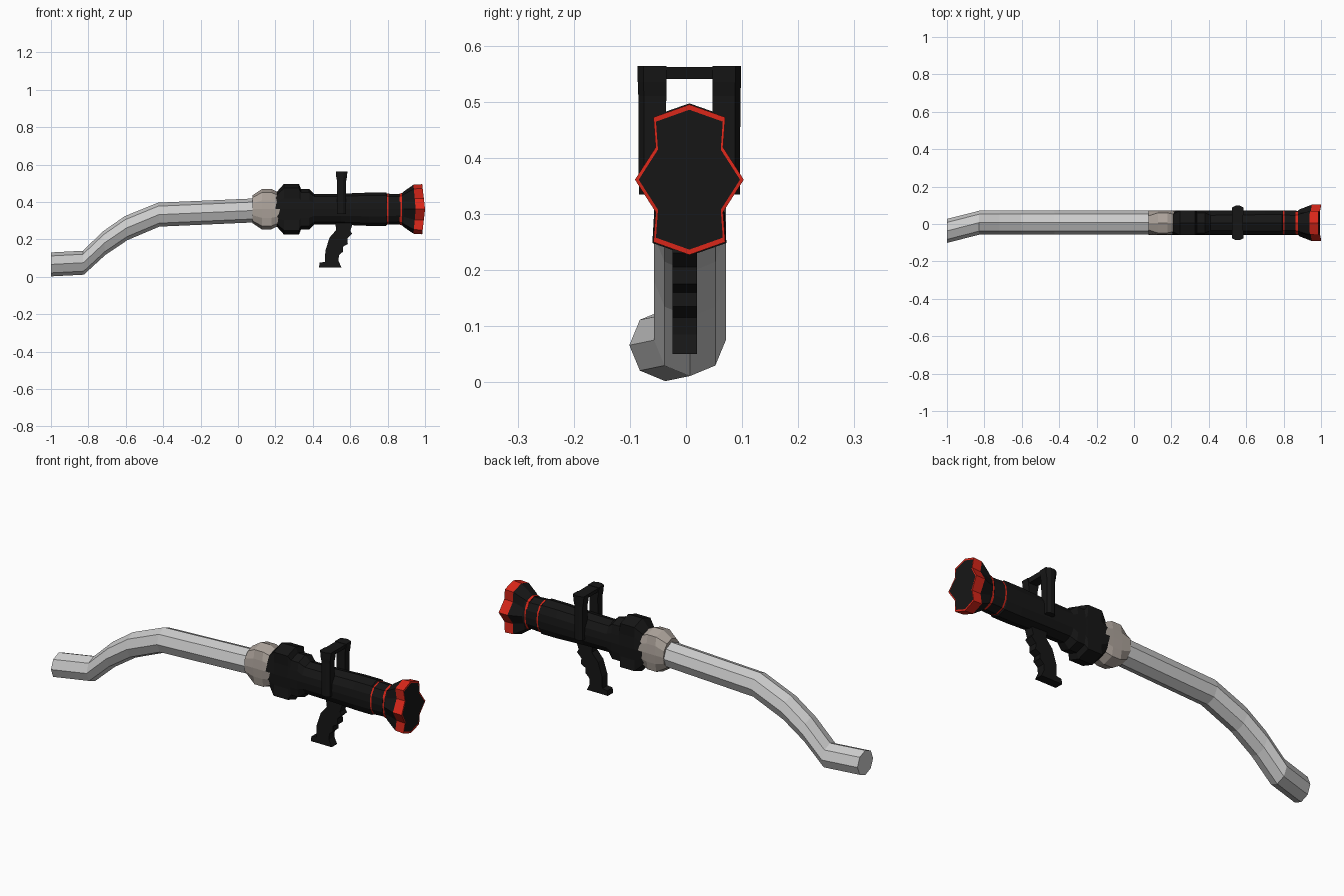
import bpy, bmesh, math
from mathutils import Vector

if "Cube" in bpy.data.objects:
    bpy.data.objects.remove(bpy.data.objects["Cube"])

YC, ZC = 0.006, 0.361  # axis of the nozzle


def material(name, rgb):
    m = bpy.data.materials.new(name)
    m.diffuse_color = (*rgb, 1)
    m.use_nodes = True
    m.node_tree.nodes["Principled BSDF"].inputs["Base Color"].default_value = m.diffuse_color
    return m


BLACK = material("black", (0.008, 0.008, 0.008))
RED = material("red", (0.7, 0.02, 0.01))
TAN = material("tan", (0.42, 0.37, 0.33))


def finish(name, bm, mats=()):
    bmesh.ops.recalc_face_normals(bm, faces=bm.faces)
    me = bpy.data.meshes.new(name)
    bm.to_mesh(me)
    bm.free()
    for m in mats:
        me.materials.append(m)
    ob = bpy.data.objects.new(name, me)
    bpy.context.collection.objects.link(ob)
    return ob


def loft(name, rings, mats=(), bands=None, cap=0):
    """Skin a list of equal-length rings; bands gives a material per segment."""
    bm = bmesh.new()
    vs = [[bm.verts.new(p) for p in r] for r in rings]
    n = len(vs[0])
    for i, (a, b) in enumerate(zip(vs, vs[1:])):
        for k in range(n):
            f = bm.faces.new((a[k], a[(k + 1) % n], b[(k + 1) % n], b[k]))
            f.material_index = bands[i] if bands else 0
    for r in (vs[0], vs[-1]):
        bm.faces.new(r).material_index = cap
    return finish(name, bm, mats)


def section(x, r, w=0.066, peak=None, bulge=0.0, s=1.0):
    """Twelve-sided ring, tall in z and flattened to half-width w in y."""
    q = [(0, r), (min(.5 * r, w), .83 * r), (min(.866 * r, w * .94), .43 * r), (peak or min(r, w), 0)]
    right = q + [(y, -z) for y, z in q[2::-1]]
    pts = right + [(-y, z) for y, z in right[-2:0:-1]]
    return [(x + bulge * (1 - abs(z) / r), YC + y * s, ZC + z * s) for y, z in pts]


# Bent hose, octagonal
path = [(-1, -.037, .066, 0), (-.827, .007, .075, -.04), (-.715, .007, .18, -.08),
        (-.598, .007, .26, -.11), (-.424, .007, .332, -.06), (.12, .007, .356, 0)]
rings = []
for x, y, z, tilt in path:
    ring = []
    for k in range(8):
        a = k * math.pi / 4
        c = .064 * math.cos(a)
        ring.append((x + c * tilt, y + .064 * math.sin(a), z + c))
    rings.append(ring)
loft("hose", rings)

# Tan coupling
loft("coupling", [section(x, r) for x, r in
                  [(.078, .075), (.128, .108), (.178, .108), (.225, .085)]], [TAN])

# Black collar and barrel
loft("collar", [section(x, r) for x, r in
                [(.2, .07), (.205, .09), (.246, .136), (.326, .136), (.337, .108), (.38, .108), (.41, .08)]], [BLACK])
loft("barrel", [section(x, r) for x, r in
                [(.39, .081), (.55, .083), (.7, .089), (.792, .089), (.797, .083), (.805, .083), (.868, .080)]],
     [BLACK, RED], [0, 0, 0, 0, 1, 0])

# Flared mouth with red rim
loft("mouth", [section(.864, .084, .064),
               section(.876, .086, .064),
               section(.885, .094, .062, .072),
               section(.938, .131, .063, .097, .012),
               section(.985, .134, .064, .097, .015),
               section(.985, .134, .064, .097, .015, .93)],
     [BLACK, RED], [1, 0, 0, 1, 1])


def prism(name, pts, y0, y1, mat):
    """Extrude an xz outline along y."""
    bm = bmesh.new()
    a = bm.faces.new([bm.verts.new((x, y0, z)) for x, z in pts])
    g = bmesh.ops.extrude_face_region(bm, geom=[a])["geom"]
    bmesh.ops.translate(bm, vec=Vector((0, y1 - y0, 0)),
                        verts=[v for v in g if isinstance(v, bmesh.types.BMVert)])
    return finish(name, bm, [mat])


# Pistol grip with finger ridges
prism("grip", [(.52, .29), (.615, .29), (.6, .245), (.61, .23), (.585, .205), (.587, .175),
               (.56, .16), (.562, .135), (.54, .115), (.537, .085), (.553, .05), (.433, .05),
               (.437, .075), (.465, .08), (.467, .14), (.49, .21), (.525, .25)], -.024, .02, BLACK)

# Carry handle: two chamfered posts and a crossbar
def post_ring(z, hx, y_in, y_out):
    c = .35 * hx
    return [(.554 - hx, y_in, z), (.554 - hx, y_out * .8 + y_in * .2, z), (.554 - c, y_out, z),
            (.554 + c, y_out, z), (.554 + hx, y_out * .8 + y_in * .2, z), (.554 + hx, y_in, z)]


for side, label in ((1, "left"), (-1, "right")):
    loft(f"handle_post_{label}",
         [[(x, YC + side * y, z) for x, y, z in post_ring(*p)] for p in
          [(.335, .024, .045, .090), (.51, .024, .041, .091), (.535, .029, .041, .092), (.564, .031, .041, .092)]],
         [BLACK])
prism("handle_bar", [(.53, .54), (.578, .54), (.583, .562), (.525, .562)], YC - .05, YC + .05, BLACK)
